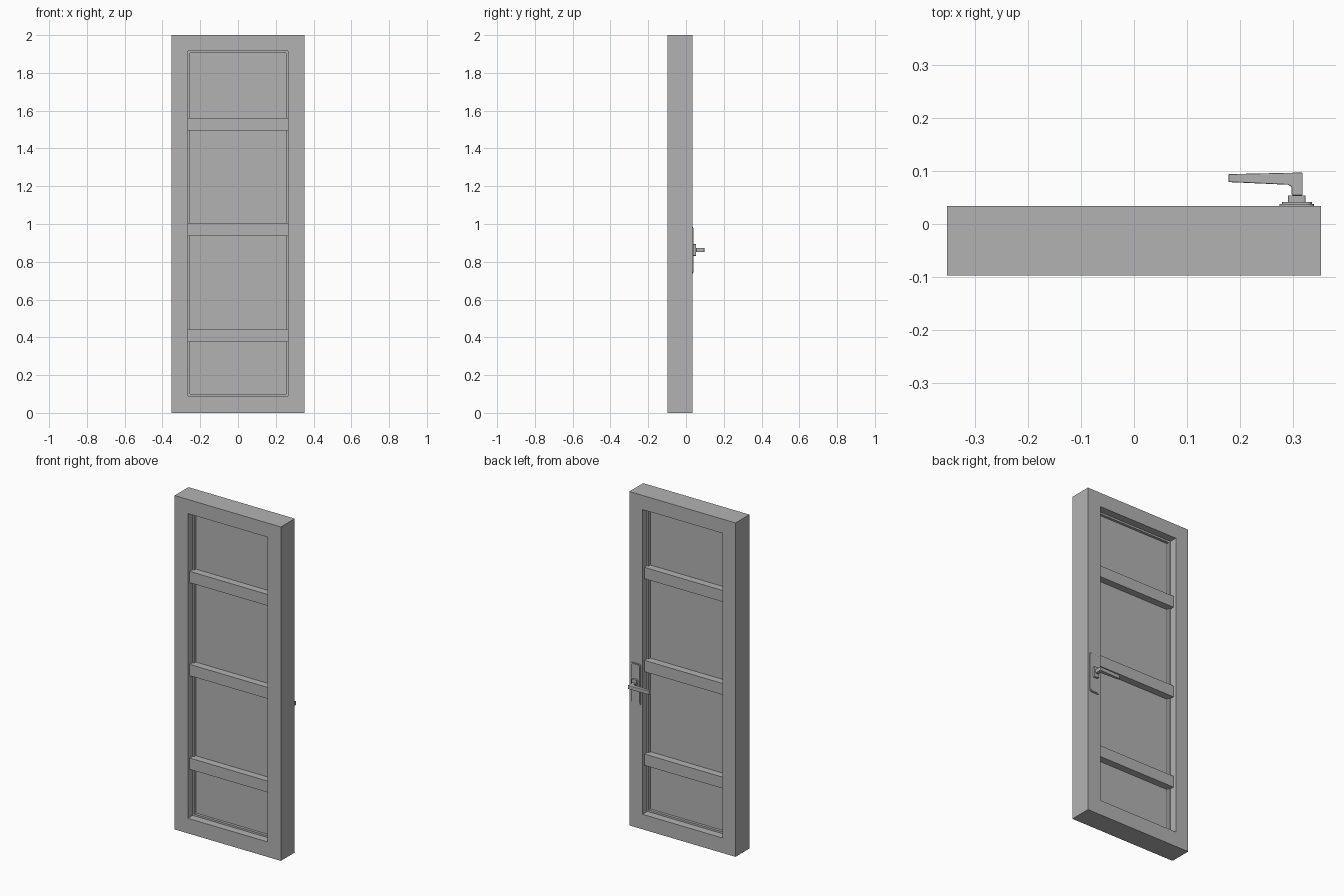
import bpy, bmesh
from mathutils import Matrix, Vector

if "Cube" in bpy.data.objects:
    bpy.data.objects.remove(bpy.data.objects["Cube"], do_unlink=True)

GREY = (0.45, 0.45, 0.45, 1)
grey = bpy.data.materials.new("plain grey")
grey.use_nodes = True
grey.diffuse_color = GREY
grey.node_tree.nodes["Principled BSDF"].inputs["Base Color"].default_value = GREY

MID = -0.0315    # middle of the door's thickness
GRIP = 0.862     # height of the handle


def finish(name, bm):
    bmesh.ops.recalc_face_normals(bm, faces=bm.faces)
    mesh = bpy.data.meshes.new(name)
    bm.to_mesh(mesh)
    bm.free()
    mesh.materials.append(grey)
    obj = bpy.data.objects.new(name, mesh)
    bpy.context.collection.objects.link(obj)
    return obj


def box(name, x, y, z, corner=0):
    """Box from (low, high) ranges, with corners rounded as seen from the back."""
    bm = bmesh.new()
    bmesh.ops.create_cube(bm, size=1)
    for v in bm.verts:
        v.co = Vector([r[0] if c < 0 else r[1] for c, r in zip(v.co, (x, y, z))])
    if corner:
        edges = [e for e in bm.edges if abs(e.verts[0].co.y - e.verts[1].co.y) > 1e-5]
        bmesh.ops.bevel(bm, geom=edges, offset=corner, segments=4, profile=0.5, affect='EDGES')
    return finish(name, bm)


def ring(name, outer, inner, y):
    """Rectangular frame between two (half width, bottom, top) outlines."""
    bm = bmesh.new()
    loops = []
    for depth in y:
        for w, low, high in (outer, inner):
            corners = ((-w, low), (w, low), (w, high), (-w, high))
            loops.append([bm.verts.new((cx, depth, cz)) for cx, cz in corners])
    a, b, c, d = loops
    for p, q in ((a, b), (b, d), (d, c), (c, a)):
        for i in range(4):
            j = (i + 1) % 4
            bm.faces.new((p[i], p[j], q[j], q[i]))
    return finish(name, bm)


def around(half):
    return (MID - half, MID + half)


# Door leaf: frame, stop moulding and thin centre panel
opening = (0.265, 0.09, 1.915)
stop = (0.255, 0.101, 1.904)
ring("door_frame", (0.352, 0, 2), opening, around(0.0655))
ring("panel_stop", opening, stop, around(0.02))
box("centre_panel", (-0.255, 0.255), around(0.004), stop[1:])

# Cross bars, slightly recessed on both sides
for name, z in (("lower", 0.41), ("middle", 0.971), ("upper", 1.528)):
    box(name + "_cross_bar", (-0.265, 0.265), around(0.047), (z - 0.034, z + 0.034))

# Handle backplate in two layers, and the collar
for name, half, y, tall, corner in (
        ("handle_backplate", 0.0325, (0.034, 0.038), 0.123, 0.012),
        ("handle_backplate_face", 0.028, (0.038, 0.041), 0.118, 0.01),
        ("handle_collar", 0.0165, (0.041, 0.054), 0.031, 0.005)):
    box(name, (0.307 - half, 0.307 + half), y, (GRIP - tall, GRIP + tall), corner)

# Lever: an L-shaped outline in plan, extruded in height and softened
outline = [(0.297, 0.054), (0.318, 0.054), (0.318, 0.097), (0.178, 0.094),
           (0.178, 0.079), (0.29, 0.074), (0.297, 0.07)]
bm = bmesh.new()
face = bm.faces.new([bm.verts.new((x, y, GRIP - 0.011)) for x, y in outline])
top = bmesh.ops.extrude_face_region(bm, geom=[face])["geom"]
bmesh.ops.translate(bm, vec=(0, 0, 0.022),
                    verts=[g for g in top if isinstance(g, bmesh.types.BMVert)])
lever = finish("handle_lever", bm)
soft = lever.modifiers.new("soft edges", 'BEVEL')
soft.width, soft.segments = 0.002, 2
